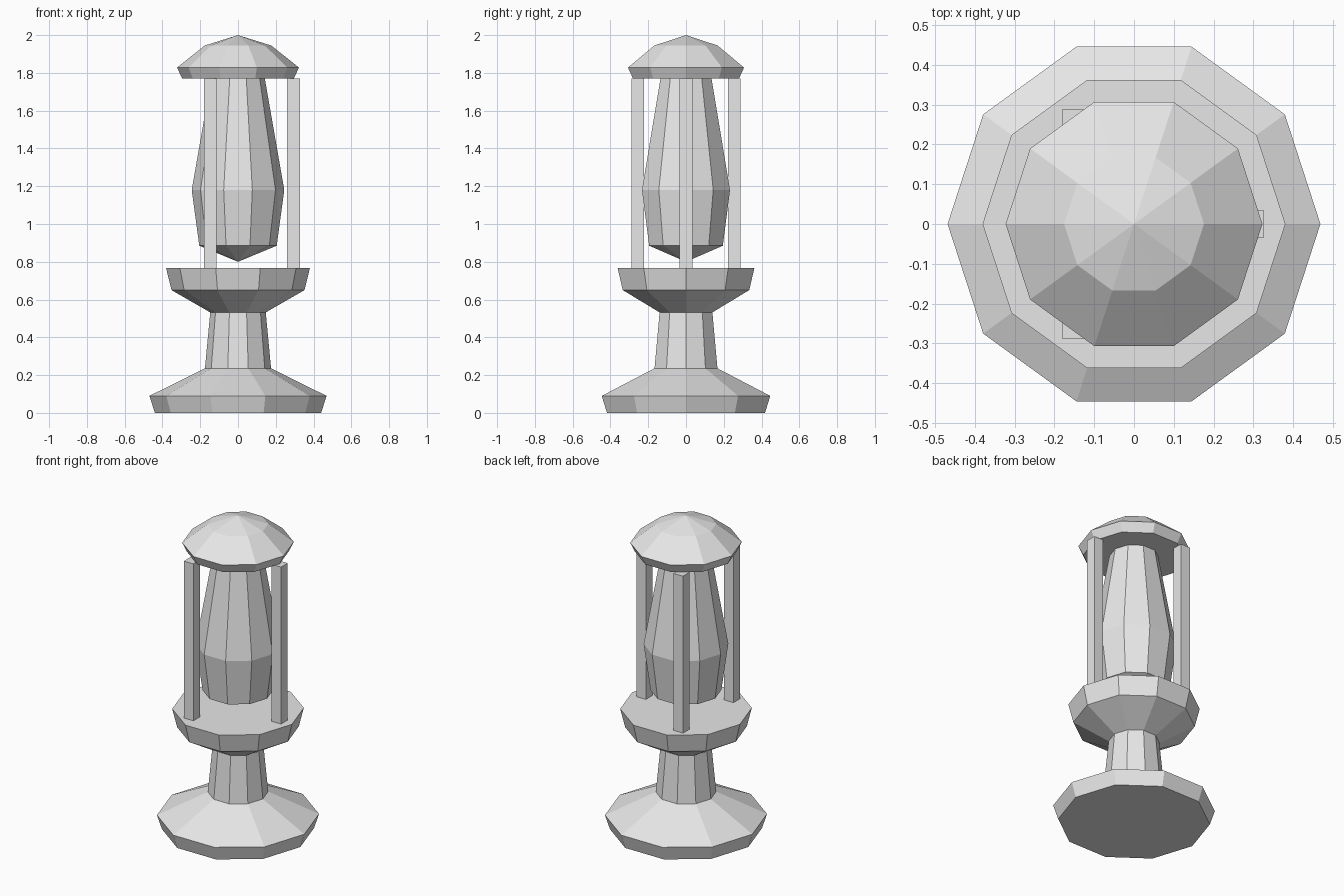
import bpy, bmesh, math

if "Cube" in bpy.data.objects:
    bpy.data.objects.remove(bpy.data.objects["Cube"])

SIDES = 10
grey = bpy.data.materials.new("plain grey")
grey.diffuse_color = (0.8, 0.8, 0.8, 1)
grey.use_nodes = True
grey.node_tree.nodes["Principled BSDF"].inputs["Base Color"].default_value = grey.diffuse_color


def finish(name, bm):
    bmesh.ops.recalc_face_normals(bm, faces=bm.faces)
    mesh = bpy.data.meshes.new(name)
    bm.to_mesh(mesh)
    bm.free()
    mesh.materials.append(grey)
    ob = bpy.data.objects.new(name, mesh)
    bpy.context.collection.objects.link(ob)
    return ob


def turned(name, profile):
    """Ten-sided turned solid from (radius, z) pairs; radius 0 makes a point."""
    bm = bmesh.new()
    rings = []
    for r, z in profile:
        count = SIDES if r > 0 else 1
        rings.append([bm.verts.new((r * math.cos(math.tau * i / SIDES),
                                    r * math.sin(math.tau * i / SIDES), z))
                      for i in range(count)])
    for a, b in zip(rings, rings[1:]):
        for i in range(SIDES):
            j = (i + 1) % SIDES
            if len(a) == 1:
                bm.faces.new((a[0], b[j], b[i]))
            elif len(b) == 1:
                bm.faces.new((a[i], a[j], b[0]))
            else:
                bm.faces.new((a[i], a[j], b[j], b[i]))
    for ring in (rings[0], rings[-1]):
        if len(ring) > 1:
            bm.faces.new(ring)
    return finish(name, bm)


# Foot, stem and bowl in one turned piece
turned("stand", [(0.44, 0), (0.469, 0.09), (0.175, 0.236), (0.147, 0.532),
                 (0.352, 0.65), (0.381, 0.768)])

# Tapered lamp body with a pointed bottom
turned("lamp_body", [(0, 0.80), (0.205, 0.885), (0.245, 1.18), (0.142, 1.77)])

# Domed cap
turned("cap", [(0.295, 1.77), (0.323, 1.828), (0.176, 1.945), (0, 2.0)])

# Three square posts between bowl and cap
for k in range(3):
    angle = math.tau * k / 3
    bm = bmesh.new()
    bmesh.ops.create_cube(bm, size=1)
    bmesh.ops.scale(bm, vec=(0.067, 0.067, 1.002), verts=bm.verts)
    bmesh.ops.translate(bm, verts=bm.verts,
                        vec=(0.294 * math.cos(angle), 0.294 * math.sin(angle), 1.269))
    finish(f"post_{k + 1}", bm)
